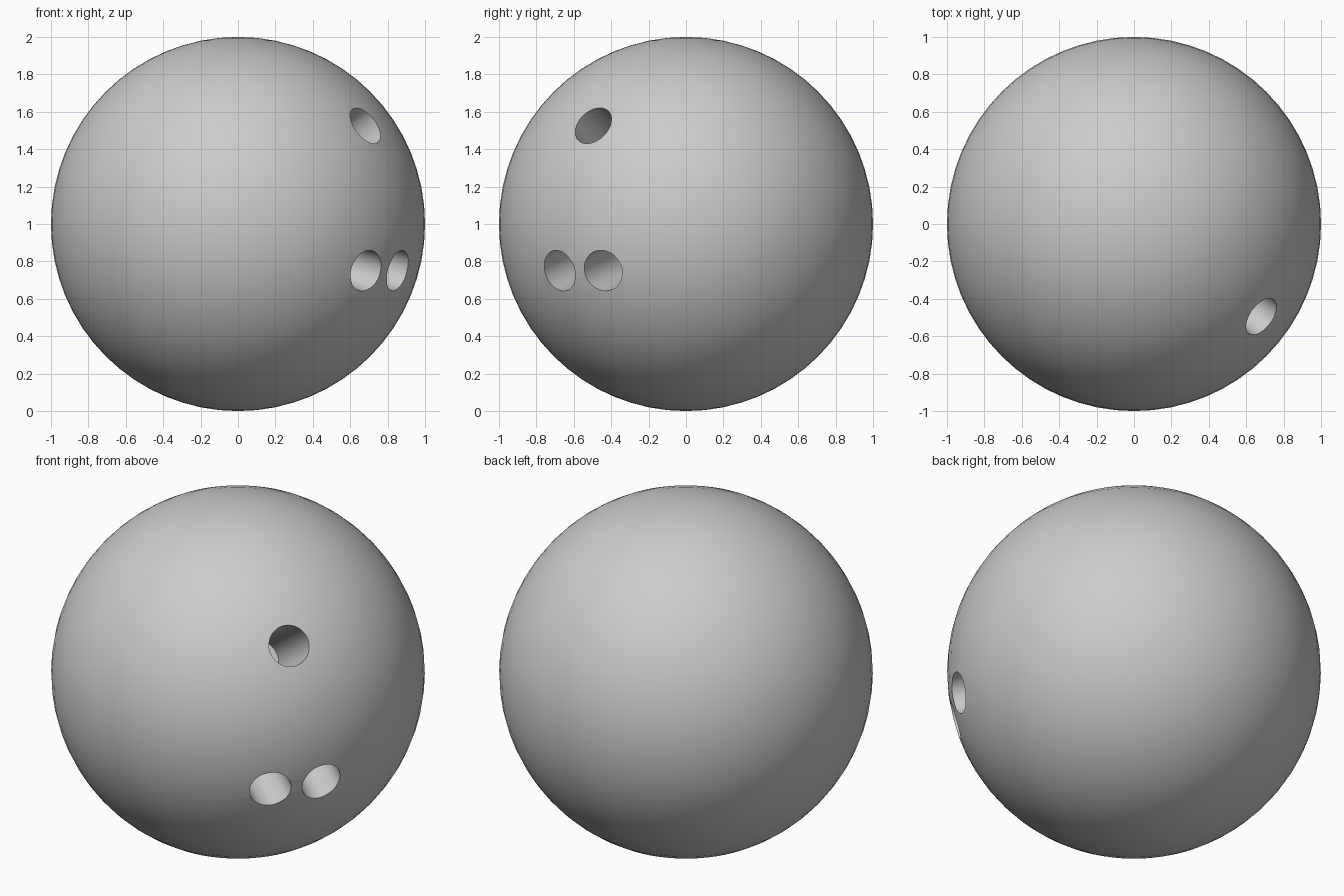
import bpy
import math
from mathutils import Vector

if "Cube" in bpy.data.objects:
    bpy.data.objects.remove(bpy.data.objects["Cube"])

CENTRE = Vector((0, 0, 1))
HOLE_RADIUS = 0.112

# Ball body
bpy.ops.mesh.primitive_uv_sphere_add(segments=64, ring_count=32, radius=1, location=CENTRE)
ball = bpy.context.object
ball.name = "ball"


def drill(name, mouth, axis, depth):
    """Bore a round blind hole whose mouth lies on the ball's surface."""
    mouth, axis = Vector(mouth).normalized(), Vector(axis).normalized()
    outside = 0.15
    middle = CENTRE + mouth + axis * (outside - depth) / 2
    bpy.ops.mesh.primitive_cylinder_add(
        vertices=48, radius=HOLE_RADIUS, depth=depth + outside, location=middle,
        rotation=axis.to_track_quat('Z', 'Y').to_euler())
    cutter = bpy.context.object
    cutter.name = name
    cutter.hide_render = True
    mod = ball.modifiers.new(name, 'BOOLEAN')
    mod.operation = 'DIFFERENCE'
    mod.solver = 'EXACT'
    mod.object = cutter
    bpy.ops.object.select_all(action='DESELECT')
    ball.select_set(True)
    bpy.context.view_layer.objects.active = ball
    bpy.ops.object.modifier_apply(modifier=mod.name)
    bpy.data.objects.remove(cutter, do_unlink=True)


# Thumb hole points at the centre, the two finger holes run side by side
thumb = (0.68, -0.495, 0.525)
fingers = [(0.685, -0.675, -0.25), (0.855, -0.445, -0.25)]
finger_axis = Vector(fingers[0]) + Vector(fingers[1])
drill("thumb_hole", thumb, thumb, 0.6)
for i, mouth in enumerate(fingers):
    drill(f"finger_hole_{i + 1}", mouth, finger_axis, 0.5)

# Smooth surface with crisp hole rims
bpy.ops.object.shade_smooth_by_angle(angle=math.radians(30))
